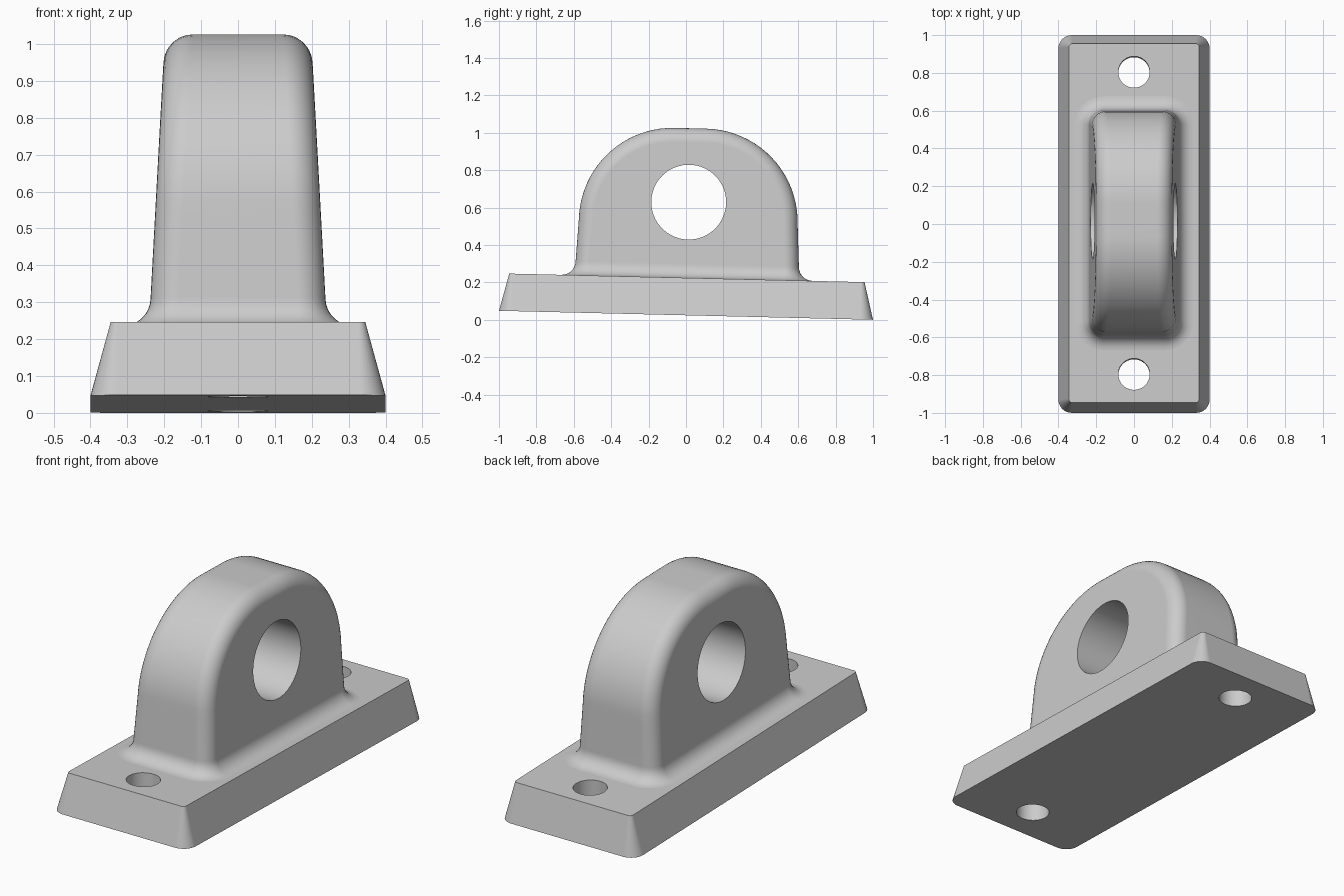
import bpy, bmesh
from math import sin, cos, pi, hypot
from mathutils import Matrix

if "Cube" in bpy.data.objects:
    bpy.data.objects.remove(bpy.data.objects["Cube"])

TILT = Matrix.Translation((0, 0, 0.024)) @ Matrix.Rotation(-0.024, 4, "X")
BASE_TOP, ROUND, FILLET = 0.2, 0.075, 0.075
LUG_FOOT = BASE_TOP + FILLET

grey = bpy.data.materials.new("light grey")
grey.use_nodes = True
grey.diffuse_color = (0.6, 0.6, 0.6, 1)
grey.node_tree.nodes["Principled BSDF"].inputs["Base Color"].default_value = grey.diffuse_color


def make_object(name, bm):
    bmesh.ops.recalc_face_normals(bm, faces=bm.faces)
    mesh = bpy.data.meshes.new(name)
    bm.to_mesh(mesh)
    bm.free()
    mesh.materials.append(grey)
    obj = bpy.data.objects.new(name, mesh)
    bpy.context.collection.objects.link(obj)
    return obj


def select(obj):
    bpy.ops.object.select_all(action="DESELECT")
    obj.select_set(True)
    bpy.context.view_layer.objects.active = obj


def drill(obj, radius, matrix):
    """Cut a round hole along the local z of the matrix."""
    bm = bmesh.new()
    bmesh.ops.create_cone(bm, cap_ends=True, segments=64, radius1=radius,
                          radius2=radius, depth=1, matrix=matrix)
    cutter = make_object("hole_cutter", bm)
    cutter.hide_render = True
    mod = obj.modifiers.new("hole", "BOOLEAN")
    mod.operation, mod.solver, mod.object = "DIFFERENCE", "EXACT", cutter
    select(obj)
    bpy.ops.object.modifier_apply(modifier=mod.name)
    bpy.data.objects.remove(cutter)


def finish(obj):
    select(obj)
    bpy.ops.object.shade_smooth_by_angle(angle=0.6)
    mod = obj.modifiers.new("weighted normals", "WEIGHTED_NORMAL")
    mod.keep_sharp = True
    obj.matrix_world = TILT


def bridge(bm, a, b):
    for i in range(len(a)):
        j = (i + 1) % len(a)
        bm.faces.new((a[i], a[j], b[j], b[i]))


# Base plate: drafted block with rounded corners and two screw holes
def rounded_rect(bm, hx, hy, r, z, steps=8):
    ring = []
    for q, (sx, sy) in enumerate(((1, 1), (-1, 1), (-1, -1), (1, -1))):
        for s in range(steps + 1):
            a = (q + s / steps) * pi / 2
            ring.append(bm.verts.new((sx * (hx - r) + r * cos(a),
                                      sy * (hy - r) + r * sin(a), z)))
    return ring


bm = bmesh.new()
bottom = rounded_rect(bm, 0.4, 1, 0.07, 0)
top = rounded_rect(bm, 0.345, 0.95, 0.018, BASE_TOP)
bridge(bm, bottom, top)
bm.faces.new(bottom)
bm.faces.new(top)
base = make_object("base_plate", bm)
for y in (-0.8, 0.8):
    drill(base, 0.083, Matrix.Translation((0, y, 0.1)))
finish(base)

# Lug profile: slightly drafted arch as (y, z, normal y, normal z)
ARC, ARC_Y, ARC_Z, ARC_STEPS = 0.5, 0.085, 0.5, 20
half = [(-0.597, LUG_FOOT, -1, 0)]
for s in range(ARC_STEPS + 1):
    a = s / ARC_STEPS * pi / 2
    half.append((-ARC_Y - ARC * cos(a), ARC_Z + ARC * sin(a), -cos(a), sin(a)))
profile = half + [(-y, z, -ny, nz) for y, z, ny, nz in reversed(half)]

# Lug body: the arch swept across its width with rounded rims
STEPS = 8
angles = [(side, a * pi / 2 / STEPS) for side, order in
          ((-1, range(STEPS, -1, -1)), (1, range(STEPS + 1))) for a in order]
bm = bmesh.new()
grid = []
for side, a in angles:
    row = []
    for y, z, ny, nz in profile:
        inset = ROUND * (1 - cos(a))
        y, z = y - ny * inset, z - nz * inset
        half_width = 0.237 - 0.054 * (z - LUG_FOOT)
        x = side * (half_width - ROUND * (1 - sin(a)))
        row.append(bm.verts.new((x, y, z)))
    grid.append(row)
for r1, r2 in zip(grid, grid[1:]):
    for i in range(len(profile) - 1):
        bm.faces.new((r1[i], r1[i + 1], r2[i + 1], r2[i]))
bm.faces.new(grid[0])
bm.faces.new(grid[-1])

# Lug foot: concave fillet flaring onto the base, then a hidden plug below
foot = [row[0] for row in grid] + [row[-1] for row in reversed(grid)]
outward = [(s * sin(a), -cos(a)) for s, a in angles]
outward += [(s * sin(a), cos(a)) for s, a in reversed(angles)]
drops = [(FILLET * (1 - cos(t)), FILLET * (1 - sin(t)))
         for t in (s / STEPS * pi / 2 for s in range(1, STEPS + 1))]
drops.append((FILLET, -0.04))
ring = foot
for grow, height in drops:
    lower = [bm.verts.new((v.co.x + nx * grow, v.co.y + ny * grow, BASE_TOP + height))
             for v, (nx, ny) in zip(foot, outward)]
    bridge(bm, ring, lower)
    ring = lower
bm.faces.new(ring)
lug = make_object("lug", bm)
drill(lug, 0.2, Matrix.Translation((0, 0, 0.605)) @ Matrix.Rotation(pi / 2, 4, "Y"))
finish(lug)
